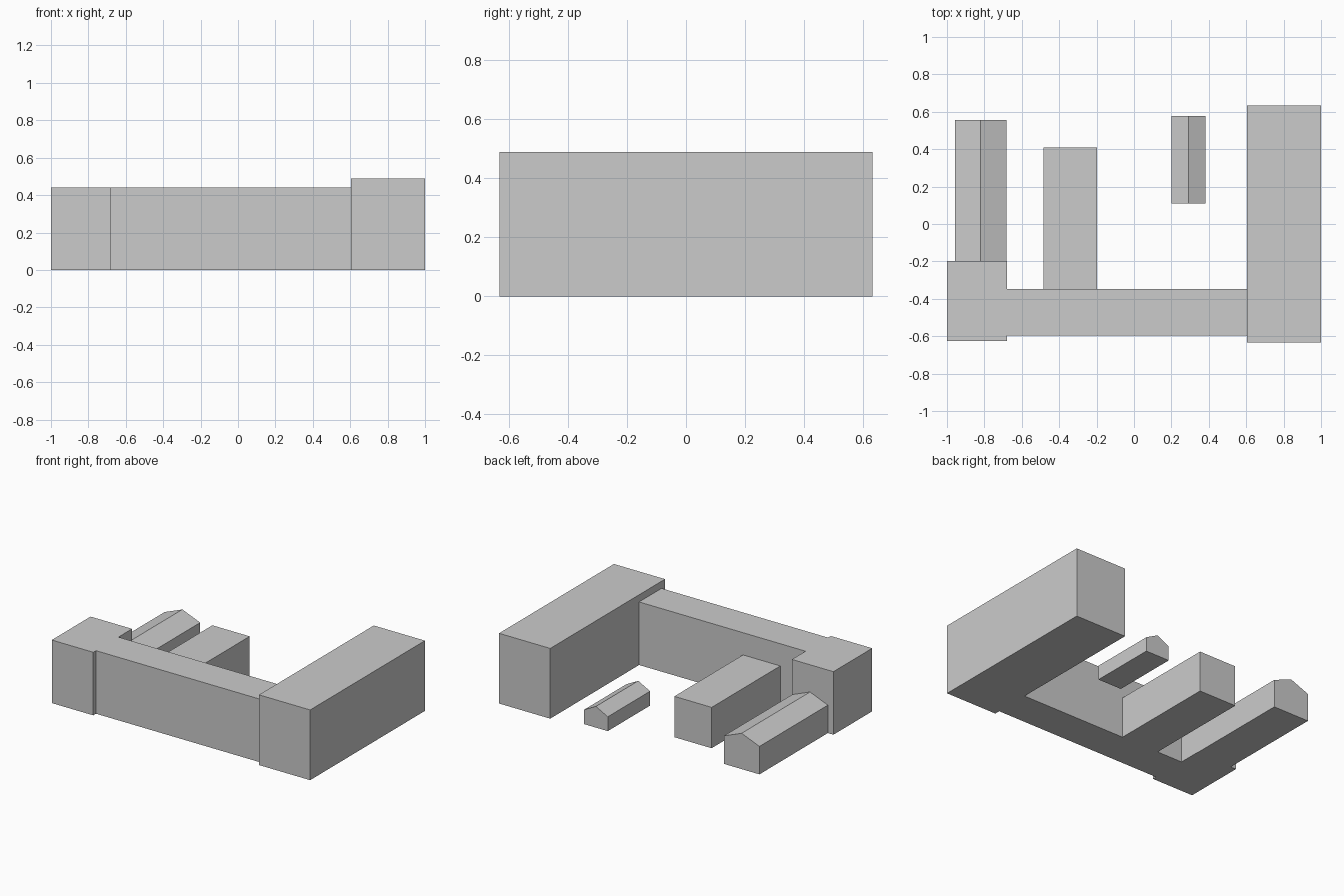
import bpy

if "Cube" in bpy.data.objects:
    bpy.data.objects.remove(bpy.data.objects["Cube"])

def extrude_y(name, profile, y0, y1):
    """Closed prism: an (x, z) profile, counter-clockwise from the front, run along y."""
    n = len(profile)
    verts = [(x, y, z) for y in (y0, y1) for x, z in profile]
    faces = [tuple(range(n)), tuple(range(2 * n - 1, n - 1, -1))]
    faces += [(i, i + n, (i + 1) % n + n, (i + 1) % n) for i in range(n)]
    mesh = bpy.data.meshes.new(name)
    mesh.from_pydata(verts, [], faces)
    mesh.update()
    obj = bpy.data.objects.new(name, mesh)
    bpy.context.collection.objects.link(obj)

def flat_block(name, x0, x1, y0, y1, h):
    extrude_y(name, [(x0, 0), (x1, 0), (x1, h), (x0, h)], y0, y1)

def gabled_block(name, x0, x1, y0, y1, eave, ridge):
    mid = (x0 + x1) / 2
    extrude_y(name, [(x0, 0), (x1, 0), (x1, eave), (mid, ridge), (x0, eave)], y0, y1)

# Flat-roofed buildings
flat_block("right_wing", 0.605, 1.0, -0.633, 0.633, 0.49)
flat_block("front_range", -0.68, 0.605, -0.595, -0.347, 0.44)
flat_block("left_corner_block", -1.0, -0.68, -0.625, -0.197, 0.44)
flat_block("middle_wing", -0.485, -0.197, -0.347, 0.41, 0.285)

# Buildings with pitched roofs
gabled_block("left_gabled_wing", -0.957, -0.682, -0.197, 0.557, 0.195, 0.25)
gabled_block("courtyard_shed", 0.2, 0.383, 0.11, 0.577, 0.10, 0.148)
